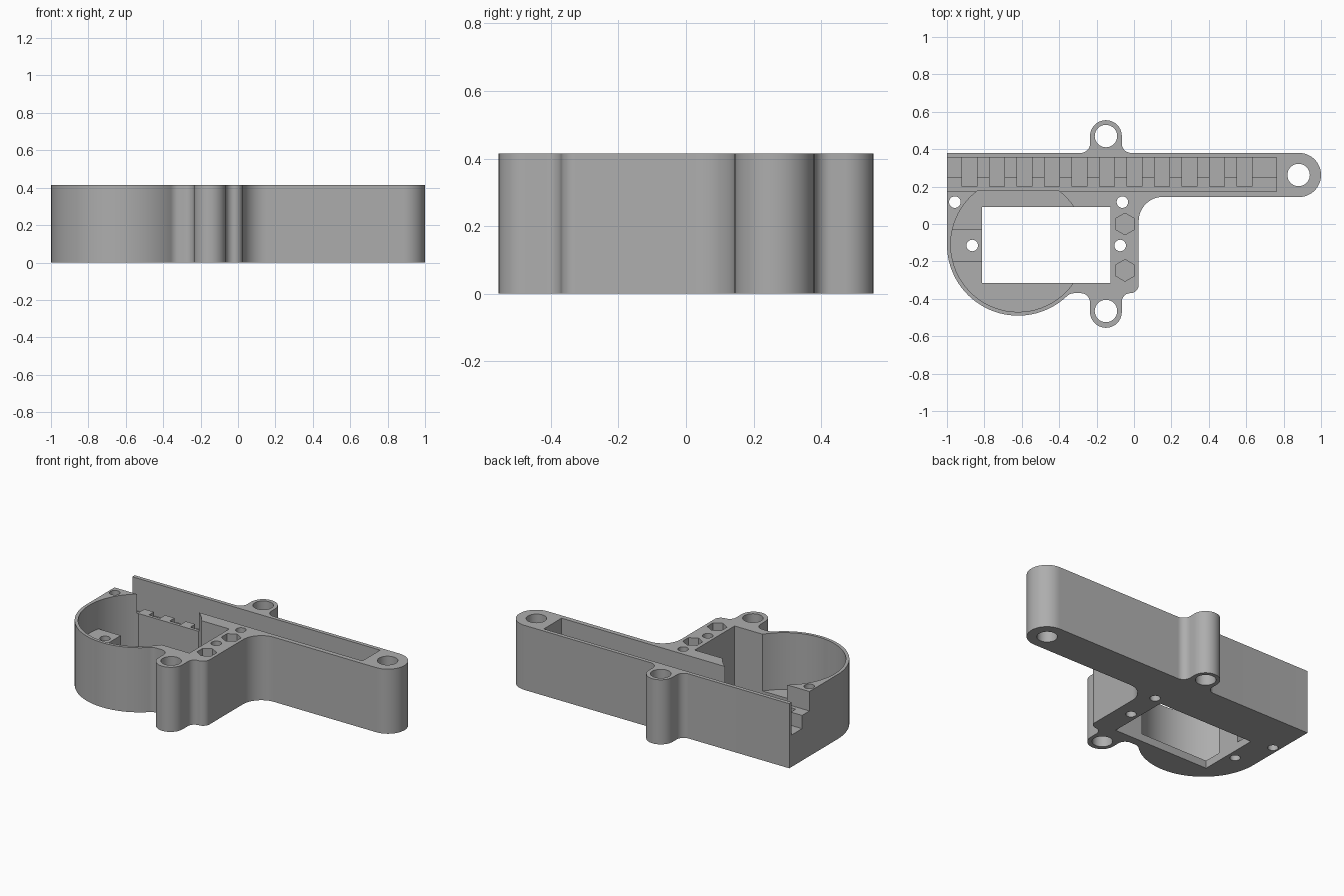
import bpy
import bmesh
from math import cos, sin, radians

cube = bpy.data.objects.get("Cube")
if cube:
    bpy.data.objects.remove(cube, do_unlink=True)

HEIGHT = 0.415
OVER = 0.5       # cutters rise past the top
UNDER = -0.1     # through cutters pass below the base

grey = bpy.data.materials.new("light grey plastic")
grey.use_nodes = True
colour = (0.42, 0.42, 0.42, 1)
grey.diffuse_color = colour
grey.node_tree.nodes["Principled BSDF"].inputs["Base Color"].default_value = colour


def arc(cx, cy, r, start, end, steps=10):
    angles = [radians(start + (end - start) * i / steps) for i in range(steps + 1)]
    return [(cx + r * cos(a), cy + r * sin(a)) for a in angles]


def ring(cx, cy, r, sides, turn=0):
    return arc(cx, cy, r, turn, turn + 360, sides)[:-1]


def rect(x0, x1, y0, y1):
    return [(x0, y0), (x1, y0), (x1, y1), (x0, y1)]


def prism(name, profile, z0, z1):
    bm = bmesh.new()
    base = bm.faces.new([bm.verts.new((x, y, z0)) for x, y in profile])
    top = bmesh.ops.extrude_face_region(bm, geom=[base])["geom"]
    moved = [v for v in top if isinstance(v, bmesh.types.BMVert)]
    bmesh.ops.translate(bm, verts=moved, vec=(0, 0, z1 - z0))
    bmesh.ops.recalc_face_normals(bm, faces=bm.faces)
    mesh = bpy.data.meshes.new(name)
    bm.to_mesh(mesh)
    bm.free()
    mesh.materials.append(grey)
    obj = bpy.data.objects.new(name, mesh)
    bpy.context.collection.objects.link(obj)
    return obj


def combine(target, name, profile, z0, z1, operation="DIFFERENCE"):
    tool = prism(name, profile, z0, z1)
    tool.hide_render = True
    mod = target.modifiers.new(name, "BOOLEAN")
    mod.operation = operation
    mod.solver = "EXACT"
    mod.object = tool
    bpy.ops.object.select_all(action="DESELECT")
    bpy.context.view_layer.objects.active = target
    target.select_set(True)
    bpy.ops.object.modifier_apply(modifier=mod.name)
    bpy.data.objects.remove(tool, do_unlink=True)


# Outer body: round chamber, long arm and two screw bosses
outline = (
    [(-1, 0.38)]
    + arc(-0.62, -0.11, 0.38, 180, 313.6, 32)
    + arc(-0.32, -0.425, 0.055, 133.6, 90, 6)
    + arc(-0.285, -0.42, 0.05, 90, 0)
    + arc(-0.15, -0.47, 0.085, 180, 360, 20)
    + arc(-0.02, -0.415, 0.045, 180, 90)[:-1]
    + arc(-0.02, -0.325, 0.045, -90, 0)
    + arc(0.155, 0.015, 0.13, 180, 90, 14)
    + arc(0.882, 0.262, 0.118, -90, 90, 24)
    + arc(-0.015, 0.43, 0.05, 270, 180)
    + arc(-0.15, 0.47, 0.085, 0, 180, 20)
    + arc(-0.285, 0.43, 0.05, 360, 270)
)
body = prism("housing_body", outline, 0, HEIGHT)

# Round chamber with a flat side that opens into the channel
chamber = [(x, min(y, 0.18)) for x, y in arc(-0.62, -0.11, 0.36, 126.34, 413.66, 56)]
combine(body, "chamber_cutter", chamber, 0.05, OVER)

# Raised screw tab inside the chamber
combine(body, "screw_tab", rect(-0.985, -0.812, -0.2, -0.03), 0.02, 0.235, "UNION")

# Rectangular opening through the floor
combine(body, "window_cutter", rect(-0.812, -0.125, -0.315, 0.09), UNDER, OVER)

# Stepped channel along the arm, open at one end
combine(body, "ledge_cutter", rect(-1.1, 0.762, 0.175, 0.355), 0.29, OVER)
combine(body, "channel_cutter", rect(-1.1, 0.762, 0.25, 0.355), 0.205, OVER)

# Row of pockets in the channel
for i in range(11):
    x = -0.92 + i * 0.147
    combine(body, "pocket_cutter", rect(x, x + 0.08, 0.2, 0.355), 0.13, OVER)

# Large screw holes
for x, y in [(-0.15, 0.47), (-0.15, -0.465), (0.88, 0.262)]:
    combine(body, "large_hole_cutter", ring(x, y, 0.06, 32), UNDER, OVER)

# Small screw holes
for x, y in [(-0.958, 0.117), (-0.062, 0.117), (-0.074, -0.115), (-0.865, -0.115)]:
    combine(body, "small_hole_cutter", ring(x, y, 0.031, 24), UNDER, OVER)

# Hexagonal nut pockets
for y in (0.0, -0.248):
    combine(body, "nut_cutter", ring(-0.048, y, 0.058, 6, 30), 0.28, OVER)

bpy.ops.object.select_all(action="DESELECT")
body.select_set(True)
bpy.context.view_layer.objects.active = body
bpy.ops.object.shade_smooth_by_angle(angle=radians(25))
